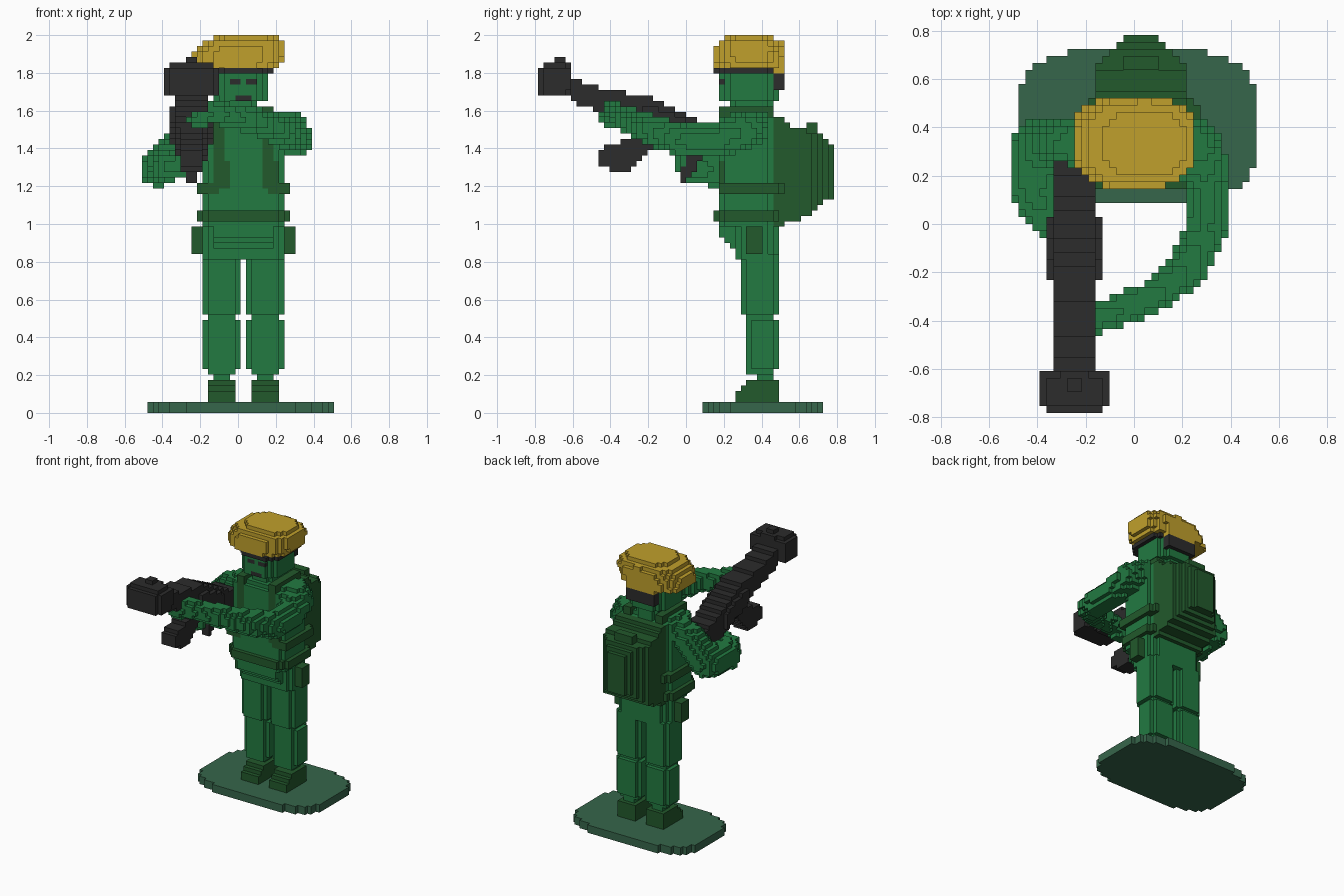
import bpy, bmesh, math
from mathutils import Vector

if "Cube" in bpy.data.objects:
    bpy.data.objects.remove(bpy.data.objects["Cube"])

V = 2 / 69                      # block size
DIM = (35, 54, 69)              # block grid
ORG = (-17.5 * V, -27 * V, 0)   # grid corner
MID = 0.027                     # body symmetry plane in x

COLOURS = {
    "uniform_green": (0.016, 0.195, 0.053),
    "gear_dark_green": (0.016, 0.100, 0.025),
    "base_grey_green": (0.037, 0.133, 0.070),
    "helmet_yellow": (0.527, 0.352, 0.025),
    "gun_black": (0.025, 0.025, 0.025),
}
MATS = {}
for cname, rgb in COLOURS.items():
    m = bpy.data.materials.new(cname)
    m.use_nodes = True
    m.diffuse_color = (*rgb, 1)
    m.node_tree.nodes["Principled BSDF"].inputs["Base Color"].default_value = (*rgb, 1)
    MATS[cname] = m

cells, part_colour = {}, {}     # block -> part name, part name -> colour


# Shapes: each is (low corner, high corner, inside test)
def box(x0, x1, y0, y1, z0, z1, cut=0.0):
    """Box whose vertical edges are chamfered by cut."""
    def test(x, y, z):
        return min(x - x0, x1 - x) + min(y - y0, y1 - y) >= cut
    return (x0, y0, z0), (x1, y1, z1), test


def blob(c, r, n=2.0, nz=None, shear=0.0):
    """Superellipsoid, optionally leaning in x with height."""
    def test(x, y, z):
        dx = abs(x - c[0] - shear * (z - c[2])) / r[0]
        return dx ** n + (abs(y - c[1]) / r[1]) ** n + (abs(z - c[2]) / r[2]) ** (nz or n) <= 1
    lo = [c[i] - r[i] - abs(shear) * r[2] for i in range(3)]
    hi = [c[i] + r[i] + abs(shear) * r[2] for i in range(3)]
    return lo, hi, test


def prism(points, x0, x1, cut=0.0):
    """Side profile in (y, z) extruded along x; cut rounds it towards high y."""
    ys, zs = [p[0] for p in points], [p[1] for p in points]

    def test(x, y, z):
        inside = False
        for (ya, za), (yb, zb) in zip(points, points[1:] + points[:1]):
            if (za > z) != (zb > z) and y < ya + (z - za) * (yb - ya) / (zb - za):
                inside = not inside
        return inside and min(x - x0, x1 - x) + max(ys) - y >= cut
    return (x0, min(ys), min(zs)), (x1, max(ys), max(zs)), test


def limb(path):
    """Tapering tube through (x, y, z, radius) points."""
    pts = [(Vector(p[:3]), p[3]) for p in path]

    def test(x, y, z):
        q = Vector((x, y, z))
        for (a, ra), (b, rb) in zip(pts, pts[1:]):
            d = b - a
            t = max(0, min(1, (q - a).dot(d) / d.length_squared))
            if (q - a - d * t).length <= ra + (rb - ra) * t:
                return True
        return False
    lo = [min(p[i] - p[3] for p in path) for i in range(3)]
    hi = [max(p[i] + p[3] for p in path) for i in range(3)]
    return lo, hi, test


def add(name, colour, *shapes, recolour=False):
    """Fill blocks inside the shapes; recolour only repaints filled blocks."""
    part_colour[name] = colour
    for lo, hi, test in shapes:
        rng = []
        for a in range(3):
            first = max(0, math.floor((lo[a] - ORG[a]) / V))
            last = min(DIM[a], math.ceil((hi[a] - ORG[a]) / V))
            rng.append([(i, ORG[a] + (i + 0.5) * V) for i in range(first, last)
                        if lo[a] <= ORG[a] + (i + 0.5) * V <= hi[a]])
        for i, x in rng[0]:
            for j, y in rng[1]:
                for k, z in rng[2]:
                    if test(x, y, z) and (not recolour or (i, j, k) in cells):
                        cells[i, j, k] = name


def both(x0, x1):
    """An x range and its mirror across the body."""
    return ((x0, x1), (2 * MID - x1, 2 * MID - x0))


G, D, Y, K = "uniform_green", "gear_dark_green", "helmet_yellow", "gun_black"

# Stand
bx, by, bz = (0.013, 0.405, 0.03), (0.493, 0.319, 1), 3.5
add("base", "base_grey_green",
    ((-0.49, 0.08, 0), (0.52, 0.73, 0.058),
     lambda x, y, z: (abs(x - bx[0]) / by[0]) ** bz + (abs(y - bx[1]) / by[1]) ** bz <= 1))

# Legs, ankles, boots and hip pouches
for side, (a, b) in zip(("left", "right"), both(0.043, 0.24)):
    m = (a + b) / 2
    add(side + "_leg", G,
        box(a, b, 0.31, 0.485, 0.23, 0.50, 0.04),
        box(a + 0.02, b - 0.02, 0.33, 0.47, 0.20, 0.24),
        box(a, b, 0.29, 0.485, 0.52, 0.83, 0.04),
        box(a + 0.015, b - 0.015, 0.31, 0.46, 0.49, 0.53),
        box(m - 0.045, m + 0.045, 0.375, 0.465, 0.17, 0.21))
    add(side + "_boot", D, prism([(0.26, 0.058), (0.26, 0.115), (0.34, 0.175),
                                  (0.485, 0.175), (0.485, 0.058)], m - 0.073, m + 0.073))
for side, (a, b) in zip(("left", "right"), both(0.24, 0.30)):
    add(side + "_pouch", D, box(a, b, 0.315, 0.405, 0.84, 0.986))

# Hips and jacket
add("hips", G,
    prism([(0.30, 0.81), (0.26, 0.87), (0.20, 0.91), (0.18, 0.96), (0.18, 1.02),
           (0.485, 1.02), (0.485, 0.81)], -0.13, 0.185),
    box(-0.19, 0.245, 0.25, 0.485, 0.81, 1.02, 0.06))
add("torso", G, box(-0.19, 0.245, 0.173, 0.465, 1.0, 1.575, 0.05),
    box(-0.16, 0.215, 0.20, 0.44, 1.56, 1.60, 0.05))

# Backpack with top roll
add("backpack", D,
    prism([(0.45, 1.0), (0.53, 1.0), (0.63, 1.04), (0.70, 1.09), (0.78, 1.15), (0.78, 1.42),
           (0.71, 1.47), (0.60, 1.50), (0.50, 1.56), (0.45, 1.59)], -0.16, 0.218, 0.14),
    box(-0.04, 0.10, 0.63, 0.695, 1.42, 1.54))

# Belt, chest band and shoulder straps
add("belt", D, box(-0.216, 0.276, 0.145, 0.50, 1.015, 1.073, 0.06))
for side, (a, b) in zip(("left", "right"), both(0.13, 0.19)):
    add(side + "_strap", D,
        box(a, b, 0.165, 0.21, 1.22, 1.58),
        box(a, b + 0.03, 0.165, 0.21, 1.19, 1.34),
        box(a, b, 0.18, 0.47, 1.565, 1.61))
for side, (a, b) in zip(("left", "right"), both(0.16, 0.27)):
    add(side + "_chest_band", D, box(a, b, 0.173, 0.51, 1.16, 1.22, 0.02))

# Head
add("head", G, box(-0.13, 0.158, 0.173, 0.485, 1.64, 1.83, 0.06),
    box(-0.08, 0.11, 0.22, 0.455, 1.56, 1.65, 0.05))
add("face", K, recolour=True,
    *[box(a, b, 0.16, 0.21, 1.74, 1.77) for a, b in both(0.043, 0.10)],
    *[box(a, b, 0.16, 0.21, 1.655, 1.682) for a, b in both(0.028, 0.073)])

# Left arm reaches across to hold the front of the gun
add("left_arm", G, limb([
    (0.22, 0.35, 1.51, 0.10), (0.275, 0.30, 1.49, 0.10), (0.305, 0.14, 1.435, 0.088),
    (0.295, -0.03, 1.44, 0.085), (0.22, -0.19, 1.50, 0.08), (0.08, -0.30, 1.55, 0.07),
    (-0.14, -0.39, 1.59, 0.06), (-0.21, -0.40, 1.555, 0.055)]))

# Right arm, elbow low, hand at the trigger
add("right_arm", G, limb([
    (-0.17, 0.33, 1.49, 0.09), (-0.27, 0.33, 1.44, 0.10), (-0.40, 0.32, 1.31, 0.108),
    (-0.42, 0.14, 1.29, 0.095), (-0.36, 0.02, 1.30, 0.075), (-0.28, 0.0, 1.32, 0.06)]))

# Gun: stock, receiver, barrel, muzzle, magazine and grip
body = [(-0.62, 1.65), (-0.62, 1.79), (-0.50, 1.73), (-0.17, 1.665), (0.05, 1.56),
        (0.26, 1.46), (0.26, 1.34), (0.05, 1.36), (-0.20, 1.50), (-0.45, 1.60)]
receiver = [(-0.225, 1.53), (-0.225, 1.64), (0.03, 1.54), (0.03, 1.42)]
add("gun", K,
    prism(body, -0.335, -0.16),
    prism(receiver, -0.363, -0.13),
    blob((-0.247, -0.69, 1.76), (0.148, 0.09, 0.085), 5),
    box(-0.335, -0.16, -0.70, -0.64, 1.80, 1.86),
    box(-0.276, -0.217, -0.70, -0.64, 1.80, 1.885),
    prism([(-0.47, 1.32), (-0.47, 1.40), (-0.40, 1.41), (-0.28, 1.46), (-0.20, 1.54),
           (-0.12, 1.48), (-0.19, 1.38), (-0.29, 1.28), (-0.38, 1.28)], -0.305, -0.19),
    prism([(-0.03, 1.23), (-0.03, 1.28), (0.03, 1.40), (0.12, 1.40), (0.05, 1.29),
           (0.01, 1.23)], -0.276, -0.217))

# Helmet with dark lining that drops at the back
add("helmet_lining", K,
    box(-0.13, 0.19, 0.145, 0.51, 1.797, 1.83, 0.08),
    box(-0.105, 0.135, 0.455, 0.515, 1.72, 1.80))
lo, hi, shell = blob((0.0, 0.335, 1.88), (0.249, 0.193, 0.13), 2.6, 2.6, 0.4)
add("helmet", Y,
    ((lo[0], lo[1], 1.828), (hi[0], hi[1], 2.0), shell),
    box(-0.10, 0.19, 0.23, 0.455, 1.95, 2.0, 0.06),
    box(-0.10, 0.13, 0.455, 0.52, 1.80, 1.94))

# Turn the visible block sides of each part into a mesh
SIDES = (((1, 0, 0), ((1, 0, 0), (1, 1, 0), (1, 1, 1), (1, 0, 1))),
         ((-1, 0, 0), ((0, 0, 0), (0, 0, 1), (0, 1, 1), (0, 1, 0))),
         ((0, 1, 0), ((0, 1, 0), (0, 1, 1), (1, 1, 1), (1, 1, 0))),
         ((0, -1, 0), ((0, 0, 0), (1, 0, 0), (1, 0, 1), (0, 0, 1))),
         ((0, 0, 1), ((0, 0, 1), (1, 0, 1), (1, 1, 1), (0, 1, 1))),
         ((0, 0, -1), ((0, 0, 0), (0, 1, 0), (1, 1, 0), (1, 0, 0))))
for name, colour in part_colour.items():
    bm, verts = bmesh.new(), {}
    for c in [c for c, owner in cells.items() if owner == name]:
        for d, corners in SIDES:
            if tuple(c[a] + d[a] for a in range(3)) in cells:
                continue
            quad = []
            for o in corners:
                key = tuple(c[a] + o[a] for a in range(3))
                if key not in verts:
                    verts[key] = bm.verts.new([ORG[a] + key[a] * V for a in range(3)])
                quad.append(verts[key])
            bm.faces.new(quad)
    mesh = bpy.data.meshes.new(name)
    bm.to_mesh(mesh)
    bm.free()
    mesh.materials.append(MATS[colour])
    bpy.context.collection.objects.link(bpy.data.objects.new(name, mesh))
